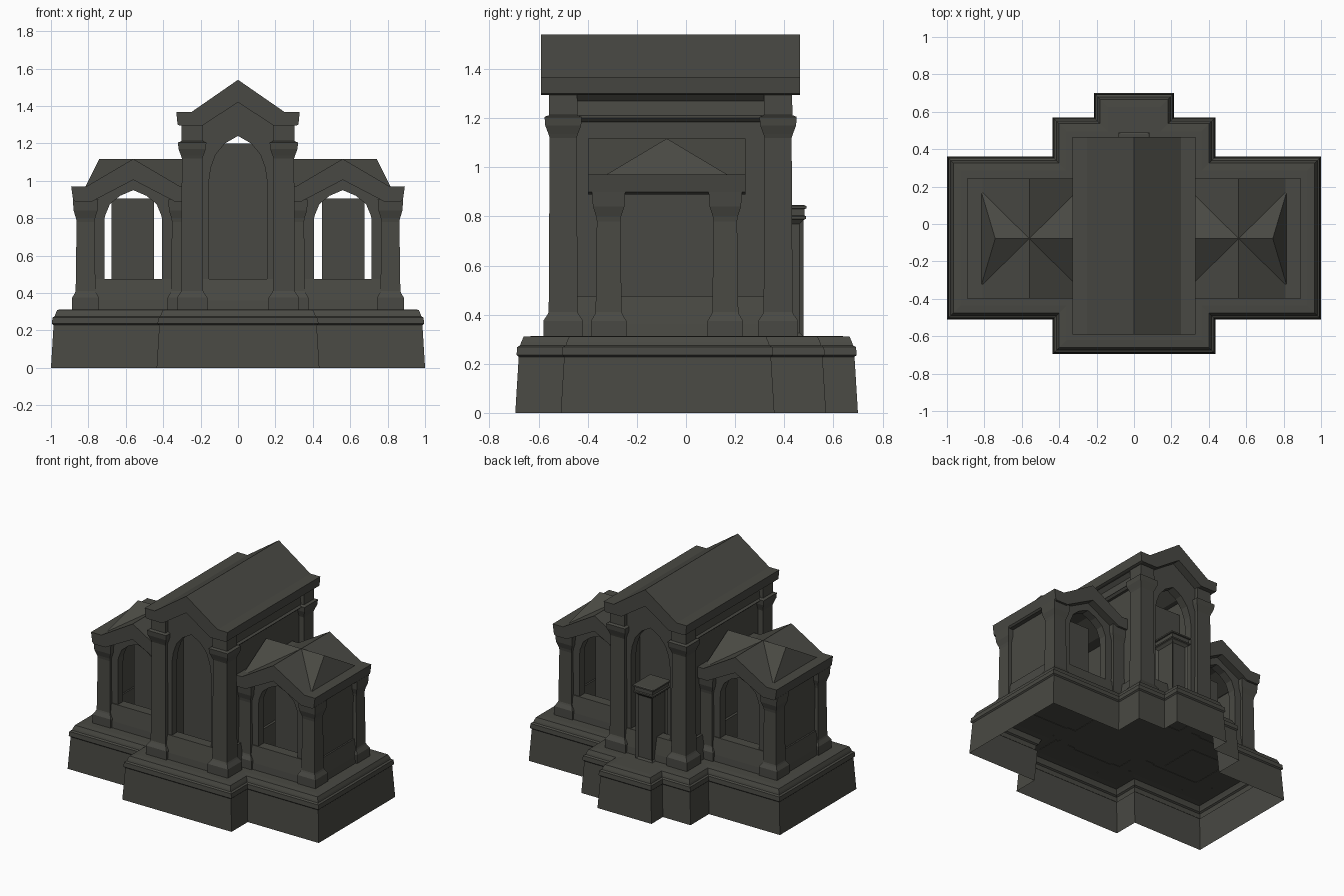
import bpy, bmesh

if "Cube" in bpy.data.objects:
    bpy.data.objects.remove(bpy.data.objects["Cube"])

stone = bpy.data.materials.new("dark olive stone")
stone.diffuse_color = (0.066, 0.066, 0.056, 1)
stone.use_nodes = True
stone.node_tree.nodes["Principled BSDF"].inputs["Base Color"].default_value = stone.diffuse_color


def finish(name, bm):
    bmesh.ops.recalc_face_normals(bm, faces=bm.faces)
    me = bpy.data.meshes.new(name)
    bm.to_mesh(me)
    bm.free()
    me.materials.append(stone)
    ob = bpy.data.objects.new(name, me)
    bpy.context.collection.objects.link(ob)
    return ob


def loft(name, rings, bottom=True):
    """Join rings of 3D points, cap the ends."""
    bm = bmesh.new()
    vs = [[bm.verts.new(p) for p in r] for r in rings]
    n = len(vs[0])
    for a, b in zip(vs, vs[1:]):
        for i in range(n):
            j = (i + 1) % n
            bm.faces.new((a[i], a[j], b[j], b[i]))
    bm.faces.new(vs[-1])
    if bottom:
        bm.faces.new(vs[0][::-1])
    return finish(name, bm)


def prism_y(name, prof, y0, y1):
    return loft(name, [[(x, y, z) for x, z in prof] for y in (y0, y1)])


def rect_stack(name, cx, cy, prof):
    """Rectangular lathe: profile of (half x, half y, z)."""
    return loft(name, [[(cx - a, cy - b, z), (cx + a, cy - b, z),
                        (cx + a, cy + b, z), (cx - a, cy + b, z)] for a, b, z in prof])


def box(name, x0, x1, y0, y1, z0, z1):
    a, b = abs(x1 - x0) / 2, (y1 - y0) / 2
    return rect_stack(name, (x0 + x1) / 2, (y0 + y1) / 2, [(a, b, z0), (a, b, z1)])


def mirrored(cx, half):
    """Symmetric outline around cx from its right half, bottom to top."""
    return [(cx + x, z) for x, z in half] + [(cx - x, z) for x, z in reversed(half) if x > 0]


def arch_wall(name, cx, y, half_w, z_side, z_top, curve):
    right = [(half_w, 0.31), (half_w, z_side), (0, z_top)]
    outer = mirrored(cx, right)
    inner = mirrored(cx, [(curve[0][0], 0.31)] + curve)
    prism_y(name, outer + inner[::-1], y - 0.03, y + 0.03)


def chevron_roof(name, cx, y0, y1, top, low):
    t = mirrored(cx, top)
    b = mirrored(cx, low)
    prism_y(name, t + b[::-1], y0, y1)


# Stepped plinth, open underneath
def plan(d, z):
    right = [(0.435 - d, -0.695 + d), (0.435 - d, -0.51 + d), (1 - d, -0.51 + d),
             (1 - d, 0.36 - d), (0.435 - d, 0.36 - d), (0.435 - d, 0.57 - d),
             (0.215 - d, 0.57 - d), (0.215 - d, 0.70 - d)]
    return [(x, y, z) for x, y in right] + [(-x, y, z) for x, y in reversed(right)]


loft("plinth", [plan(d, z) for d, z in [
    (0, 0), (0.014, 0.228), (0.005, 0.236), (0.008, 0.268), (0.02, 0.275),
    (0.024, 0.288), (0.034, 0.31), (0.075, 0.313)]], bottom=False)

# Square pillars
main_pillar = [(0.081, 0.31), (0.081, 0.375), (0.064, 0.40), (0.059, 0.41), (0.055, 1.12),
               (0.06, 1.135), (0.073, 1.17), (0.076, 1.205), (0.058, 1.212), (0.057, 1.305)]
wing_pillar = [(0.072, 0.31), (0.072, 0.375), (0.057, 0.40), (0.053, 0.41), (0.048, 0.78),
               (0.051, 0.80), (0.064, 0.84), (0.068, 0.90)]
main_arch = [(0.155, 1.0), (0.145, 1.07), (0.12, 1.14), (0.07, 1.20), (0, 1.24)]
wing_arch = [(0.155, 0.76), (0.152, 0.81), (0.125, 0.875), (0.07, 0.92), (0, 0.95)]
MY0, MY1, WY0, WY1, WX = -0.50, 0.375, -0.315, 0.16, 0.56

for s in (-1, 1):
    for y in (MY0, MY1):
        rect_stack("main_pillar", s * 0.245, y, [(h, h, z) for h, z in main_pillar])
    # Main side wall with sill and cornice moulding
    box("main_side_wall", s * 0.225, s * 0.262, -0.46, 0.335, 0.31, 1.31)
    prism_y("main_side_sill", [(s * x, z) for x, z in
            [(0.23, 0.31), (0.305, 0.31), (0.30, 0.36), (0.28, 0.475), (0.23, 0.475)]], -0.46, 0.335)
    prism_y("main_side_cornice", [(s * x, z) for x, z in
            [(0.23, 1.185), (0.28, 1.185), (0.295, 1.20), (0.28, 1.21), (0.272, 1.27),
             (0.30, 1.30), (0.23, 1.30)]], -0.46, 0.335)

    # Wing pillars, arches and sills
    cx = s * WX
    for y in (WY0, WY1):
        for px in (0.305, 0.815):
            rect_stack("wing_pillar", s * px, y, [(h, h, z) for h, z in wing_pillar])
        arch_wall("wing_arch_wall", cx, y, 0.23, 0.90, 1.02, wing_arch)
        rect_stack("wing_sill", cx, y, [(0.22, 0.06, 0.31), (0.22, 0.055, 0.36),
                                        (0.22, 0.036, 0.475)])
    rect_stack("wing_side_sill", s * 0.815, -0.078, [(0.06, 0.2, 0.31), (0.055, 0.2, 0.36),
                                                     (0.036, 0.2, 0.475)])
    box("wing_side_wall", s * 0.79, s * 0.84, -0.28, 0.125, 0.31, 0.91)
    box("wing_inner_slab", s * 0.45, s * 0.675, -0.22, 0.065, 0.31, 0.905)

    # Wing roof: chevron along y, crossed by a gable with a leaning end
    chevron_roof("wing_roof", cx, -0.398, 0.243,
                 [(0.322, 0.90), (0.332, 0.97), (0.25, 0.97), (0, 1.117)],
                 [(0.31, 0.89), (0.22, 0.89), (0, 1.005)])
    loft("wing_cross_gable", [
        [(s * 0.28, -0.333, 0.965), (s * 0.28, 0.177, 0.965), (s * 0.28, -0.078, 1.117)],
        [(s * 0.818, -0.333, 0.965), (s * 0.818, 0.177, 0.965), (s * 0.742, -0.078, 1.117)]])

# Main arches and sills, front and back
for y in (MY0, MY1):
    arch_wall("main_arch_wall", 0, y, 0.22, 1.30, 1.43, main_arch)
    rect_stack("main_sill", 0, y, [(0.2, 0.066, 0.31), (0.2, 0.06, 0.36), (0.2, 0.036, 0.475)])

# Inner slab of the main hall
box("main_inner_slab", -0.225, 0.225, -0.30, 0.20, 0.31, 1.20)

# Main roof
chevron_roof("main_roof", 0, -0.59, 0.465,
             [(0.323, 1.30), (0.33, 1.367), (0.25, 1.367), (0, 1.54)],
             [(0.31, 1.295), (0.19, 1.295), (0, 1.42)])

# Rear pedestal with cap and sunken panels
ped = rect_stack("rear_pedestal", 0, 0.39, [
    (0.068, 0.088, 0.31), (0.068, 0.088, 0.785), (0.08, 0.099, 0.79), (0.08, 0.099, 0.80),
    (0.072, 0.092, 0.804), (0.072, 0.092, 0.83), (0.082, 0.10, 0.832), (0.082, 0.10, 0.842),
    (0.074, 0.092, 0.846)])
bm = bmesh.new()
bm.from_mesh(ped.data)
bm.faces.ensure_lookup_table()
sides = [f for f in bm.faces if f.calc_area() > 0.05 and abs(f.normal.z) < 0.1]
bmesh.ops.inset_individual(bm, faces=sides, thickness=0.022, depth=-0.012)
bm.to_mesh(ped.data)
bm.free()
